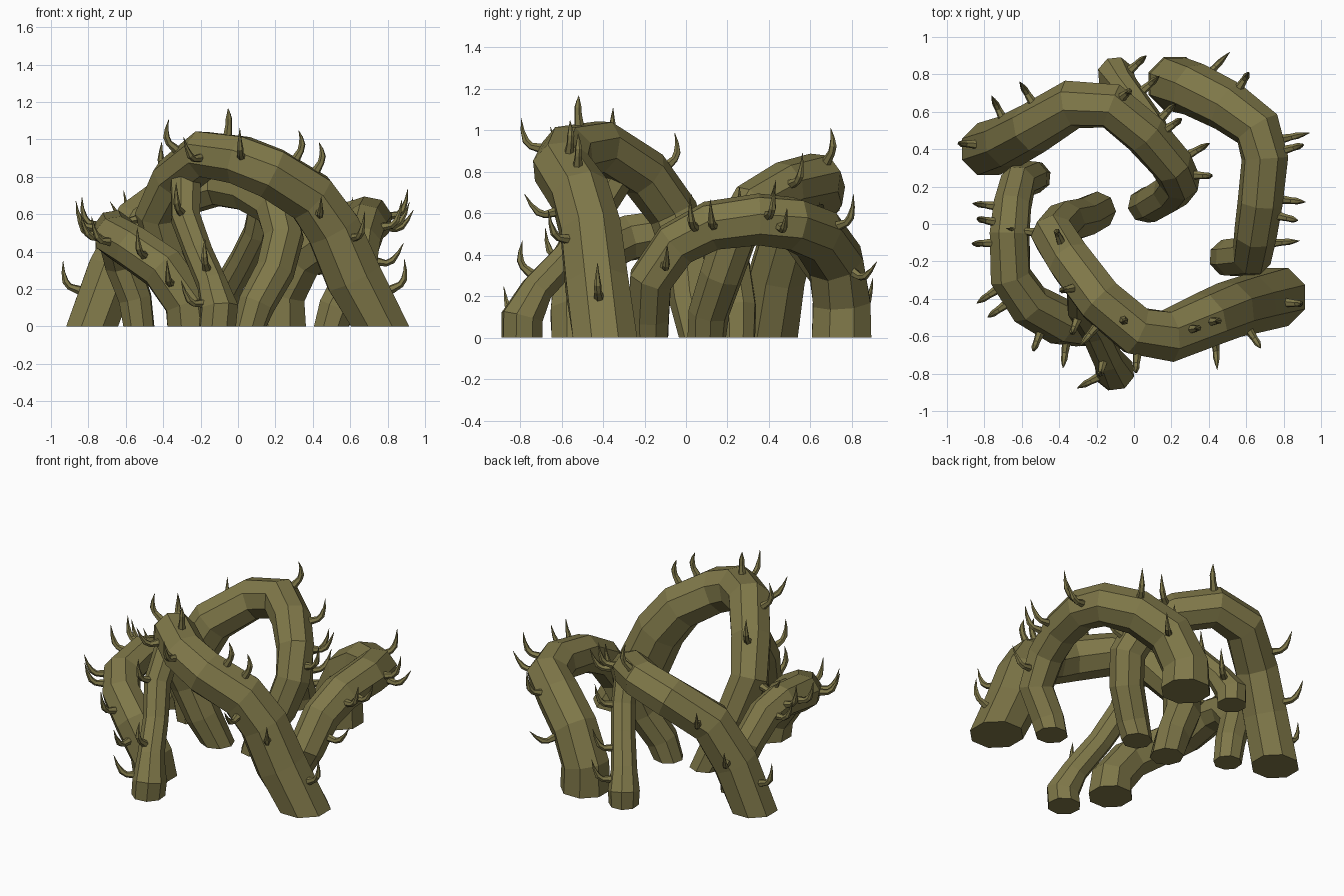
import bpy, bmesh, math
from mathutils import Vector

if "Cube" in bpy.data.objects:
    bpy.data.objects.remove(bpy.data.objects["Cube"])

BARK = bpy.data.materials.new("olive bark")
BARK.diffuse_color = (0.212, 0.186, 0.066, 1)
BARK.use_nodes = True
BARK.node_tree.nodes["Principled BSDF"].inputs["Base Color"].default_value = BARK.diffuse_color
UP = Vector((0, 0, 1))

def tube(name, pts, radii, sides, flat_start=False, flat_end=False):
    """Faceted tube through pts; flat ends are cut level with the ground."""
    pts = [Vector(p) for p in pts]
    n = len(pts)
    bm = bmesh.new()
    rings, u = [], None
    for i, p in enumerate(pts):
        a = (p - pts[i - 1]).normalized() if i else (pts[1] - p).normalized()
        b = (pts[i + 1] - p).normalized() if i < n - 1 else a
        t = (a + b).normalized()
        if i == 0 and flat_start:
            t = UP.copy()
        if i == n - 1 and flat_end:
            t = -UP
        if u is None:
            u = t.orthogonal()
        u = (u - t * u.dot(t)).normalized()
        v = t.cross(u)
        ring = []
        for k in range(sides):
            w = 2 * math.pi * (k + 0.5) / sides
            ring.append(bm.verts.new(p + (u * math.cos(w) + v * math.sin(w)) * radii[i]))
        rings.append(ring)
    for r, s in zip(rings, rings[1:]):
        for k in range(sides):
            j = (k + 1) % sides
            bm.faces.new((r[k], r[j], s[j], s[k]))
    bm.faces.new(rings[0][::-1])
    bm.faces.new(rings[-1])
    bmesh.ops.recalc_face_normals(bm, faces=bm.faces)
    me = bpy.data.meshes.new(name)
    bm.to_mesh(me)
    bm.free()
    me.materials.append(BARK)
    ob = bpy.data.objects.new(name, me)
    bpy.context.collection.objects.link(ob)

def thorn(name, base, out):
    """Curved spike that leaves along out and bends upward."""
    bend = (UP - out * out.z * 0.9)
    q = [base - out * 0.02, base + out * 0.05, base + out * 0.08 + bend * 0.02,
         base + out * 0.105 + bend * 0.065, base + out * 0.125 + bend * 0.125]
    tube(name, q, [0.026, 0.018, 0.018, 0.010, 0.001], 6)

def vine(name, pts, radii, thorns, grounded=True):
    n = len(pts)
    if len(radii) == 2:
        radii = [radii[0] + (radii[1] - radii[0]) * i / (n - 1) for i in range(n)]
    tube(name, pts, radii, 8, grounded, True)
    # thorns: (position along the path, direction x, y, z)
    for k, (s, *d) in enumerate(thorns):
        i = min(int(s), n - 2)
        a, b = Vector(pts[i]), Vector(pts[i + 1])
        t, d = (b - a).normalized(), Vector(d)
        d = (d - t * d.dot(t)).normalized()
        r = radii[i] + (radii[i + 1] - radii[i]) * (s - i)
        thorn(f"{name}_thorn_{k + 1}", a.lerp(b, s - i) + d * r * 0.93, d)

# four arching vines, thick root to thin tip
vine("front_vine",
     [(.76, -.39, 0), (.62, -.43, .26), (.51, -.46, .52), (.39, -.51, .69), (.18, -.6, .82),
      (.01, -.57, .89), (-.18, -.41, .92), (-.34, -.2, .79), (-.43, -.06, .6),
      (-.37, .01, .38), (-.28, .03, .18), (-.2, .07, 0)], (.168, .104),
     [(.5, 1, 0, 0), (1.75, .6, -.8, 0), (2.7, -.1, -1, 0), (3.2, .8, .2, .5),
      (3.7, .3, 0, 1), (4.9, 0, -1, .2), (5.4, 0, 0, 1), (5.7, -.3, -.8, -.1),
      (6.4, -.7, -.2, .7), (7.2, -.3, .7, .6), (8, -1, 0, .2)])
vine("right_vine",
     [(.22, .75, 0), (.22, .75, .17), (.32, .72, .37), (.5, .63, .5), (.66, .51, .55),
      (.7, .35, .57), (.675, .12, .54), (.65, -.05, .45), (.63, -.17, .28),
      (.53, -.18, .1), (.5, -.18, 0)], (.155, .1),
     [(2, 1, .3, 0), (3, .5, .8, .3), (4.5, 1, 0, -.2), (4.9, 1, .2, .2), (5.9, 1, 0, 0),
      (6.3, 1, 0, .3), (7.5, 1, .2, 0)])
vine("back_vine",
     [(-.78, .4, 0), (-.67, .44, .3), (-.54, .51, .55), (-.33, .64, .71), (-.12, .63, .765),
      (.06, .48, .73), (.2, .32, .64), (.245, .23, .48), (.2, .17, .3),
      (.1, .11, .12), (.06, .1, 0)], (.15, .094),
     [(.5, -1, 0, 0), (1.2, -.3, 1, .3), (2.3, -.3, 1, .2), (4, .3, .6, .8),
      (5.2, .6, .6, .3), (6, .8, .6, .2), (6.6, 1, -.1, .2)])
vine("left_vine",
     [(-.25, -.52, 0), (-.27, -.53, .13), (-.4, -.52, .31), (-.56, -.43, .42), (-.66, -.28, .48),
      (-.665, -.05, .515), (-.65, .1, .48), (-.62, .22, .34), (-.55, .25, .15),
      (-.53, .25, 0)], (.138, .087),
     [(1.6, -.3, -1, .2), (2.4, -.3, -1, .2), (3.4, -.8, -.5, .1), (3.9, -1, 0, .2),
      (4.8, -1, 0, .2), (5.3, -1, 0, .4), (5.9, -1, 0, .1)])

# thinner offshoots dropping from the front and back vines
vine("front_offshoot",
     [(-.28, -.3, .82), (-.28, -.45, .58), (-.21, -.57, .39), (-.14, -.72, .23),
      (-.1, -.79, .1), (-.11, -.79, 0)], (.085, .082, .078, .082, .105, .103),
     [(1, -.2, -1, .1), (2.8, 0, -1, .2), (3.8, -.8, -.4, 0)], False)
vine("back_offshoot",
     [(.14, .42, .68), (.1, .52, .5), (.03, .62, .36), (-.06, .74, .2),
      (-.1, .8, .09), (-.1, .8, 0)], (.078, .075, .075, .08, .098, .092),
     [(1, .6, .8, 0), (2.4, .7, .7, 0), (3.5, .7, .7, 0)], False)
